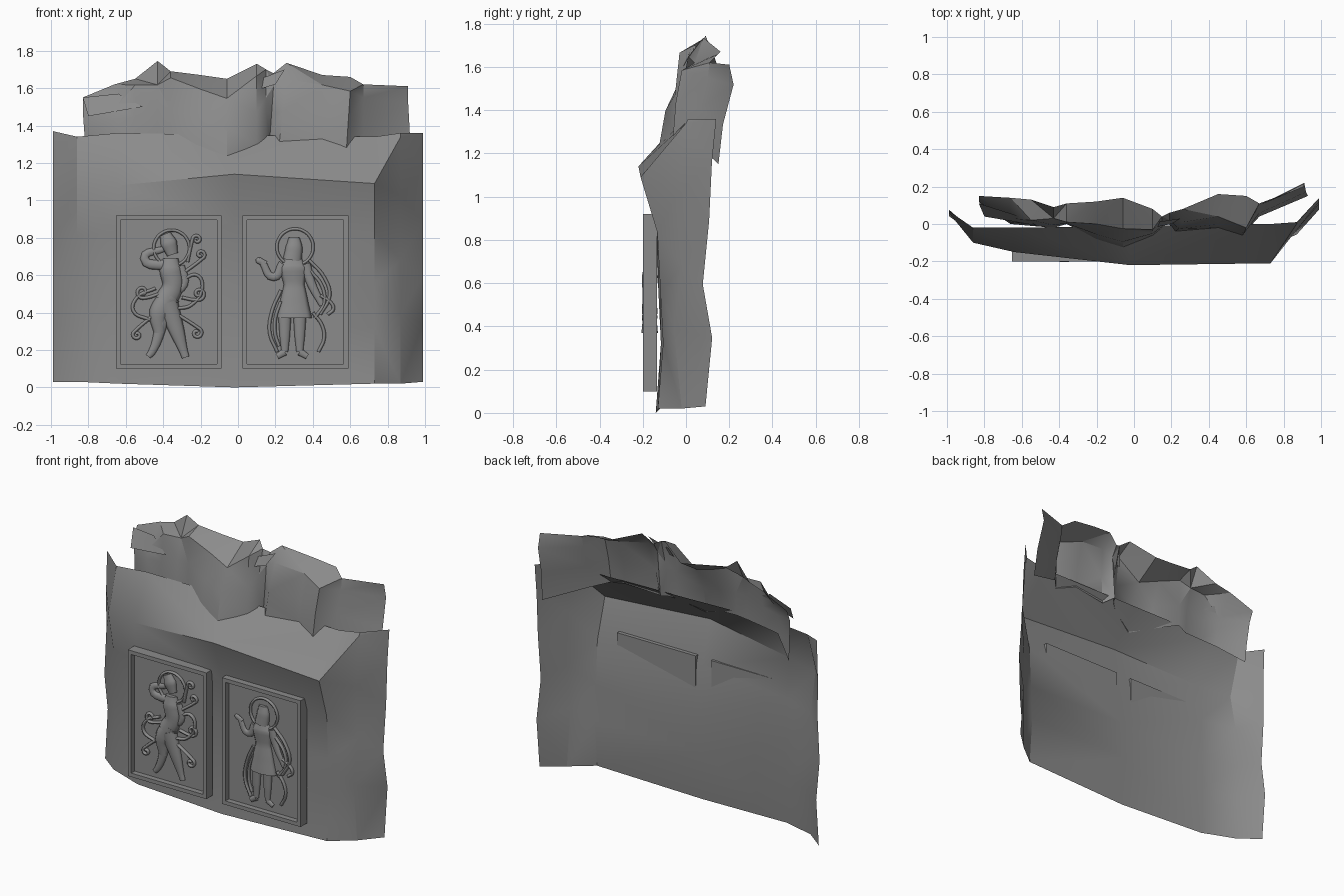
import bpy
import bmesh
import math

default_cube = bpy.data.objects.get("Cube")
if default_cube:
    bpy.data.objects.remove(default_cube, do_unlink=True)

# One stone colour for everything
stone = bpy.data.materials.new("grey_stone")
stone.use_nodes = True
stone_colour = (0.26, 0.26, 0.26, 1)
stone.diffuse_color = stone_colour
stone.node_tree.nodes["Principled BSDF"].inputs["Base Color"].default_value = stone_colour


def finish(part, angle=35):
    """Give a part its material and its shading."""
    part.data.materials.clear()
    part.data.materials.append(stone)
    bpy.ops.object.select_all(action="DESELECT")
    part.select_set(True)
    bpy.context.view_layer.objects.active = part
    bpy.ops.object.shade_smooth_by_angle(angle=math.radians(angle))
    return part


def mesh_part(name, bm, angle=35):
    mesh = bpy.data.meshes.new(name)
    bm.to_mesh(mesh)
    bm.free()
    part = bpy.data.objects.new(name, mesh)
    bpy.context.collection.objects.link(part)
    return finish(part, angle)


def sheet(name, columns, angle):
    """Skin a row of vertical point columns into an open sheet."""
    bm = bmesh.new()
    grid = [[bm.verts.new(point) for point in column] for column in columns]
    for near, far in zip(grid, grid[1:]):
        for row in range(len(near) - 1):
            bm.faces.new((near[row], far[row], far[row + 1], near[row + 1]))
    bmesh.ops.triangulate(bm, faces=bm.faces[:])
    return mesh_part(name, bm, angle)


def mix(start, end, amount):
    return start + (end - start) * amount


# Cliff wall: foot, hollow face, ledge lip, sloping ledge
def cliff_column(x, foot, lip, back, swell=0):
    wall_rows = ((0, 0, 0), (0.28, -0.3, 1), (0.5, -0.15, -0.2), (0.76, 0.03, 0.4), (1, 1, 0))
    points = []
    for height, lean, bulge in wall_rows:
        y = mix(foot[0], lip[0], lean) + swell * bulge
        points.append((x, y, mix(foot[1], lip[1], height)))
    points.append((x, back[0], back[1]))
    return points


sheet("cliff_wall", [
    cliff_column(-0.99, foot=(0.05, 0.03), lip=(0.06, 1.12), back=(0.07, 1.37), swell=0.03),
    cliff_column(-0.86, foot=(-0.05, 0.03), lip=(-0.10, 1.06), back=(-0.02, 1.34)),
    cliff_column(-0.64, foot=(-0.12, 0.02), lip=(-0.15, 1.08), back=(-0.02, 1.36)),
    cliff_column(-0.02, foot=(-0.14, 0), lip=(-0.22, 1.14), back=(-0.01, 1.35)),
    cliff_column(0.73, foot=(-0.13, 0.02), lip=(-0.21, 1.09), back=(0, 1.34)),
    cliff_column(0.87, foot=(-0.02, 0.02), lip=(0, 1.34), back=(0.01, 1.36), swell=-0.03),
    cliff_column(0.99, foot=(0.09, 0.03), lip=(0.12, 1.16), back=(0.14, 1.36), swell=0.04),
], 26)


# Jagged crown of rock: foot, belly, brow, crest
def crown_column(x, foot, crest, brow=0.07, brow_height=0.8, splay=0):
    return [
        (x + splay, foot[0], foot[1]),
        (x + splay / 2, foot[0] + brow * 0.3, mix(foot[1], crest[1], 0.4)),
        (x, foot[0] + brow, mix(foot[1], crest[1], brow_height)),
        (x, crest[0], crest[1]),
    ]


sheet("rock_crown", [
    crown_column(-0.83, foot=(0.1, 1.2), crest=(0.15, 1.55), brow=0.02, splay=0.02),
    crown_column(-0.66, foot=(0, 1.3), crest=(0.14, 1.62), brow=0.03, brow_height=0.6),
    crown_column(-0.55, foot=(-0.01, 1.31), crest=(0.13, 1.65), brow=0.03, brow_height=0.9),
    crown_column(-0.43, foot=(-0.02, 1.32), crest=(0.09, 1.745), brow=0.05, brow_height=0.7),
    crown_column(-0.36, foot=(0, 1.34), crest=(0.11, 1.69), brow=0.01, brow_height=0.9),
    crown_column(-0.2, foot=(-0.08, 1.29), crest=(0.12, 1.67), brow=0.08),
    crown_column(-0.06, foot=(-0.125, 1.23), crest=(0.14, 1.65), brow=0.1, brow_height=0.75),
    crown_column(0.1, foot=(-0.06, 1.3), crest=(0.08, 1.73), brow=0.03, brow_height=0.85),
    crown_column(0.15, foot=(-0.02, 1.32), crest=(0.04, 1.7), brow=0.02, brow_height=0.6),
    crown_column(0.19, foot=(0.02, 1.33), crest=(0.06, 1.68), brow=0, splay=-0.02),
    crown_column(0.26, foot=(-0.04, 1.3), crest=(0.08, 1.735), brow=0.05, splay=-0.04),
    crown_column(0.45, foot=(-0.02, 1.32), crest=(0.16, 1.67), brow=0.06, brow_height=0.85),
    crown_column(0.6, foot=(-0.06, 1.28), crest=(0.15, 1.66), brow=0.04, splay=-0.02),
    crown_column(0.67, foot=(0.04, 1.26), crest=(0.11, 1.62), brow=0.06),
    crown_column(0.91, foot=(0.15, 1.15), crest=(0.2, 1.61), splay=0.02),
], 28)

# Overhanging shards on the crown
sheet("left_rock_shard", [
    [(-0.8, 0.04, 1.45), (-0.83, 0.11, 1.55)],
    [(-0.51, -0.01, 1.5), (-0.64, 0.05, 1.57)],
], 10)
sheet("middle_rock_shard", [
    [(0.1, -0.02, 1.59), (0.12, 0.01, 1.65)],
    [(0.2, 0, 1.62), (0.25, 0.03, 1.7)],
], 10)


# Framed panels with a straight-sided sunken field
def framed_panel(name, centre_x):
    bm = bmesh.new()
    bmesh.ops.create_cube(bm, size=1)
    bmesh.ops.scale(bm, vec=(0.565, 0.065, 0.82), verts=bm.verts)
    bmesh.ops.translate(bm, vec=(centre_x, -0.167, 0.51), verts=bm.verts)
    bm.normal_update()
    front = min(bm.faces, key=lambda face: face.calc_center_median().y)
    bmesh.ops.inset_region(bm, faces=[front], thickness=0.035)
    field = bmesh.ops.extrude_face_region(bm, geom=[front])["geom"]
    bmesh.ops.translate(bm, vec=(0, 0.035, 0),
                        verts=[v for v in field if isinstance(v, bmesh.types.BMVert)])
    if front.is_valid:
        bm.faces.remove(front)
    bmesh.ops.recalc_face_normals(bm, faces=bm.faces[:])
    return mesh_part(name, bm, 20)


framed_panel("right_panel", -0.37)
framed_panel("left_panel", 0.307)


# Relief carving: flattened, tapered tubes of (x, z, radius)
def carve(name, points, cyclic=False, flatten=0.6):
    curve = bpy.data.curves.new(name, "CURVE")
    curve.dimensions = "3D"
    curve.bevel_depth = 1
    curve.bevel_resolution = 2
    curve.resolution_u = 5
    curve.use_fill_caps = True
    spline = curve.splines.new("BEZIER")
    spline.bezier_points.add(len(points) - 1)
    spline.use_cyclic_u = cyclic
    for knot, (x, z, radius) in zip(spline.bezier_points, points):
        knot.co = (x, 0, z)
        knot.radius = radius
        knot.handle_left_type = knot.handle_right_type = "AUTO"
    part = bpy.data.objects.new(name, curve)
    bpy.context.collection.objects.link(part)
    part.location.y = -0.168
    part.scale.y = flatten
    bpy.ops.object.select_all(action="DESELECT")
    part.select_set(True)
    bpy.context.view_layer.objects.active = part
    bpy.ops.object.convert(target="MESH")
    return finish(bpy.context.object, 50)


def ring(name, x, z, size):
    steps = [math.tau * step / 12 for step in range(12)]
    carve(name, [(x + size * math.cos(turn), z + size * math.sin(turn), 0.008)
                 for turn in steps], cyclic=True, flatten=1.5)


def strand(name, *path):
    carve(name, [(x, z, 0.009) for x, z in path], flatten=1.5)


def scroll(name, root, centre, size, spin):
    """A tendril from the root that winds into a curl."""
    begin = math.atan2(root[1] - centre[1], root[0] - centre[0]) + spin
    path = [root]
    for step in range(9):
        turn = begin + spin * step * 0.85
        reach = size * (1 - step / 11)
        path.append((centre[0] + reach * math.cos(turn), centre[1] + reach * math.sin(turn)))
    strand(name, *path)


# Dancing figure with a raised arm
ring("dancer_halo", -0.355, 0.745, 0.095)
carve("dancer_head", [(-0.39, 0.82, 0.03), (-0.37, 0.77, 0.045), (-0.35, 0.71, 0.03)])
carve("dancer_torso", [(-0.36, 0.69, 0.04), (-0.36, 0.63, 0.06),
                       (-0.35, 0.54, 0.055), (-0.39, 0.46, 0.06)])
carve("dancer_raised_arm", [(-0.37, 0.65, 0.028), (-0.5, 0.69, 0.024), (-0.4, 0.74, 0.016)])
carve("dancer_low_arm", [(-0.31, 0.65, 0.025), (-0.29, 0.55, 0.022), (-0.38, 0.49, 0.018)])
carve("dancer_skirt", [(-0.36, 0.49, 0.055), (-0.42, 0.4, 0.055), (-0.42, 0.29, 0.03)])
carve("dancer_front_leg", [(-0.4, 0.44, 0.05), (-0.42, 0.3, 0.03),
                           (-0.46, 0.19, 0.02), (-0.48, 0.165, 0.015)])
carve("dancer_rear_leg", [(-0.38, 0.45, 0.06), (-0.33, 0.31, 0.042),
                          (-0.29, 0.19, 0.022), (-0.28, 0.16, 0.02)])
scroll("upper_tendril", (-0.27, 0.67), (-0.22, 0.79), 0.025, -1)
scroll("shoulder_tendril", (-0.28, 0.62), (-0.2, 0.71), 0.025, 1)
scroll("hip_tendril", (-0.3, 0.48), (-0.21, 0.5), 0.035, 1)
scroll("thigh_tendril", (-0.34, 0.4), (-0.22, 0.29), 0.03, -1)
scroll("waist_tendril", (-0.42, 0.5), (-0.51, 0.51), 0.035, -1)
scroll("knee_tendril", (-0.46, 0.38), (-0.54, 0.28), 0.025, 1)
strand("right_wing_loop", (-0.29, 0.58), (-0.22, 0.6), (-0.19, 0.54), (-0.25, 0.44), (-0.33, 0.42))
strand("left_wing_loop", (-0.44, 0.53), (-0.54, 0.48), (-0.56, 0.41), (-0.47, 0.36))

# Standing figure in a short robe
ring("robed_halo", 0.305, 0.75, 0.097)
carve("robed_head", [(0.3, 0.8, 0.03), (0.3, 0.75, 0.045), (0.29, 0.68, 0.05)])
carve("robed_torso", [(0.295, 0.69, 0.045), (0.295, 0.64, 0.075), (0.3, 0.55, 0.055),
                      (0.3, 0.46, 0.075), (0.3, 0.37, 0.095)], flatten=0.4)
carve("robed_raised_arm", [(0.24, 0.66, 0.025), (0.19, 0.59, 0.022), (0.13, 0.67, 0.018)])
carve("robed_hand", [(0.15, 0.66, 0.015), (0.11, 0.68, 0.018), (0.1, 0.69, 0.008)])
carve("robed_low_arm", [(0.36, 0.66, 0.028), (0.39, 0.56, 0.024), (0.45, 0.44, 0.016)])
for name, shift, splay in (("robed_right", 0.25, -1), ("robed_left", 0.33, 1)):
    carve(name + "_leg", [(shift, 0.39, 0.035), (shift, 0.28, 0.028), (shift, 0.19, 0.018)])
    carve(name + "_foot", [(shift, 0.19, 0.02), (shift + splay * 0.04, 0.165, 0.015)])
strand("outer_ribbon", (0.38, 0.68), (0.46, 0.59), (0.49, 0.49), (0.44, 0.39))
strand("inner_ribbon", (0.39, 0.62), (0.45, 0.54), (0.46, 0.45), (0.41, 0.37))
strand("hand_ribbon", (0.44, 0.49), (0.49, 0.46), (0.51, 0.42), (0.48, 0.39))
strand("right_trail", (0.23, 0.52), (0.18, 0.4), (0.17, 0.29), (0.21, 0.19))
strand("right_inner_trail", (0.23, 0.46), (0.2, 0.37), (0.2, 0.28), (0.22, 0.22))
strand("left_trail", (0.4, 0.4), (0.45, 0.33), (0.46, 0.26), (0.43, 0.19))
